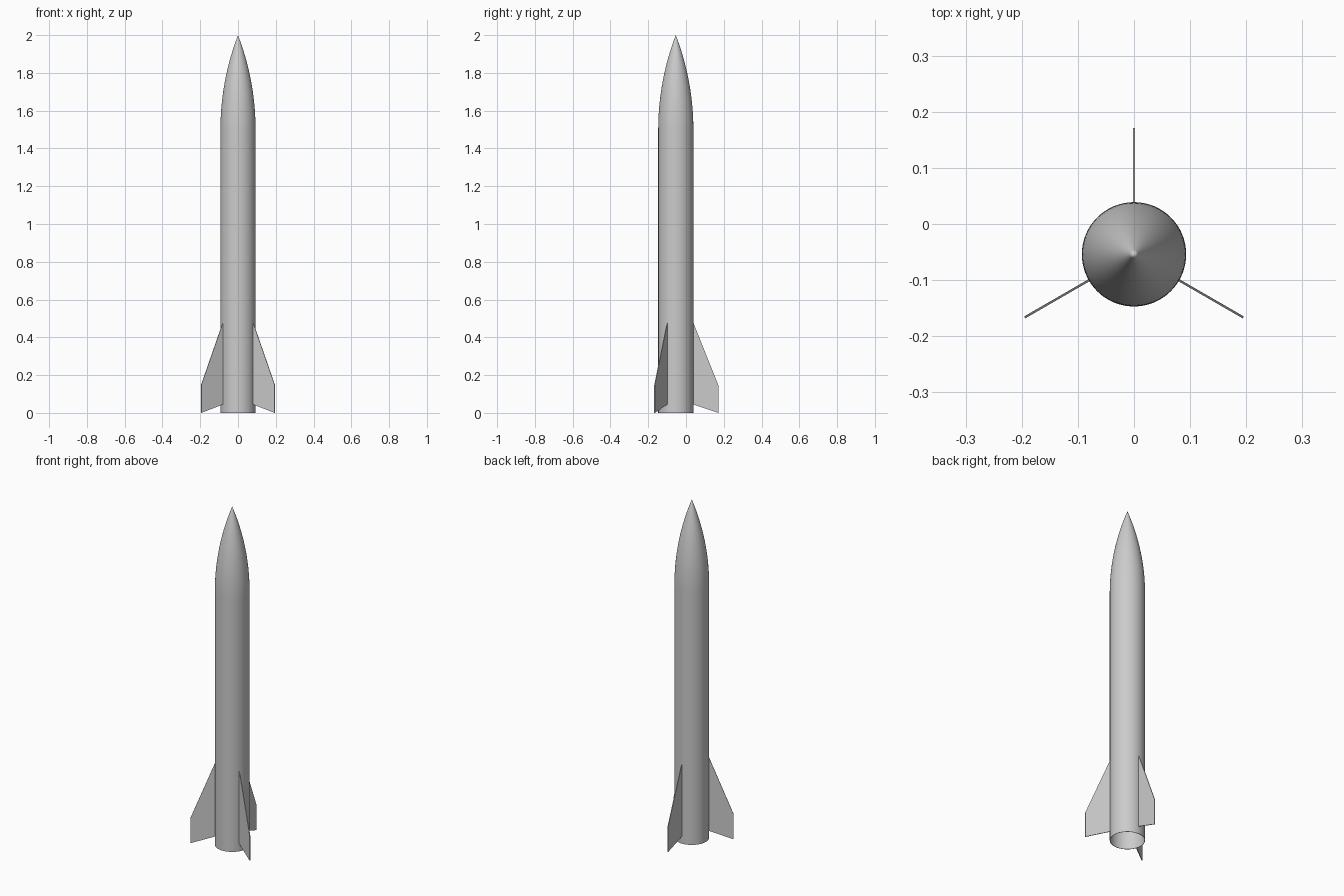
import bpy, bmesh, math
from mathutils import Matrix, Vector

cube = bpy.data.objects.get("Cube")
if cube:
    bpy.data.objects.remove(cube, do_unlink=True)

RADIUS, WALL = 0.093, 0.002
NOSE_BASE, TIP = 1.5, 2.0
AXIS = Vector((0, -0.054, 0))

grey = bpy.data.materials.new("light_grey")
grey.use_nodes = True
colour = (0.6, 0.6, 0.6, 1)
grey.diffuse_color = colour
grey.node_tree.nodes["Principled BSDF"].inputs["Base Color"].default_value = colour


def finish(name, bm, smooth=False):
    bmesh.ops.remove_doubles(bm, verts=bm.verts, dist=1e-5)
    bmesh.ops.recalc_face_normals(bm, faces=bm.faces)
    mesh = bpy.data.meshes.new(name)
    bm.to_mesh(mesh)
    bm.free()
    mesh.materials.append(grey)
    obj = bpy.data.objects.new(name, mesh)
    obj.location = AXIS
    bpy.context.collection.objects.link(obj)
    if smooth:
        bpy.ops.object.select_all(action="DESELECT")
        obj.select_set(True)
        bpy.context.view_layer.objects.active = obj
        bpy.ops.object.shade_smooth_by_angle(angle=math.radians(35))
    return obj


def lathe(name, profile):
    bm = bmesh.new()
    verts = [bm.verts.new((r, 0, z)) for r, z in profile]
    edges = [bm.edges.new(pair) for pair in zip(verts, verts[1:])]
    bmesh.ops.spin(bm, geom=verts + edges, cent=(0, 0, 0), axis=(0, 0, 1),
                   angle=math.tau, steps=64, use_merge=True)
    return finish(name, bm, smooth=True)


# Open thin-walled body tube
inner = RADIUS - WALL
lathe("body_tube", [(inner, 0), (RADIUS, 0), (RADIUS, NOSE_BASE),
                    (inner, NOSE_BASE), (inner, 0)])

# Tangent ogive nose, closed at its base
length = TIP - NOSE_BASE
rho = (RADIUS ** 2 + length ** 2) / (2 * RADIUS)
steps = 24
ogive = [(0, NOSE_BASE)]
for i in range(steps):
    h = length * i / steps
    ogive.append((math.sqrt(rho ** 2 - h ** 2) + RADIUS - rho, NOSE_BASE + h))
ogive.append((0, TIP))
lathe("nose_cone", ogive)

# Three thin swept fins, evenly spaced around the tube
outline = [(RADIUS - WALL / 2, 0.045), (0.225, 0), (0.225, 0.148),
           (RADIUS - WALL / 2, 0.48)]
thickness = 0.004
for name, angle in (("back_fin", 90), ("right_fin", 210), ("left_fin", 330)):
    bm = bmesh.new()
    face = bm.faces.new([bm.verts.new((r, -thickness / 2, z)) for r, z in outline])
    side = bmesh.ops.extrude_face_region(bm, geom=[face], use_keep_orig=True)
    moved = [v for v in side["geom"] if isinstance(v, bmesh.types.BMVert)]
    bmesh.ops.translate(bm, verts=moved, vec=(0, thickness, 0))
    bmesh.ops.rotate(bm, verts=bm.verts,
                     matrix=Matrix.Rotation(math.radians(angle), 3, "Z"))
    finish(name, bm)
